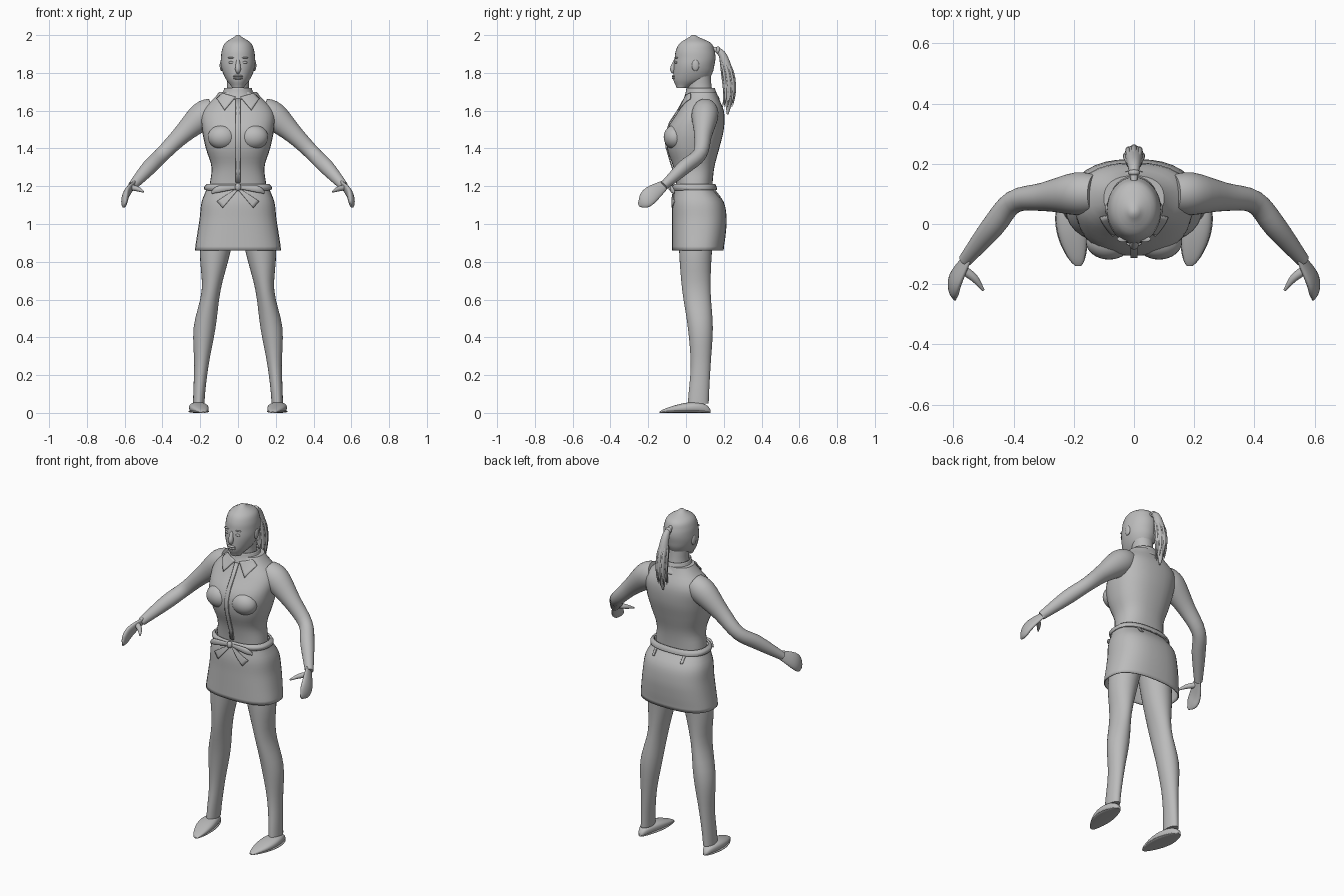
import bpy, bmesh, math
from mathutils import Vector

default_cube = bpy.data.objects.get("Cube")
if default_cube:
    bpy.data.objects.remove(default_cube, do_unlink=True)

grey = bpy.data.materials.new("plain_grey")
grey.use_nodes = True
shade = (.5, .5, .5, 1)
grey.diffuse_color = shade
grey.node_tree.nodes["Principled BSDF"].inputs["Base Color"].default_value = shade

SIDES = 32
STEPS = 4


def finish(name, bm, mirror=False, thickness=0, target=None):
    """Turn a bmesh into a smooth object, optionally projected, thickened and mirrored."""
    bmesh.ops.recalc_face_normals(bm, faces=bm.faces)
    mesh = bpy.data.meshes.new(name)
    bm.to_mesh(mesh)
    bm.free()
    mesh.materials.append(grey)
    mesh.shade_smooth()
    mesh.set_sharp_from_angle(angle=math.radians(45))
    ob = bpy.data.objects.new(name, mesh)
    bpy.context.collection.objects.link(ob)
    if target:
        wrap = ob.modifiers.new("wrap", 'SHRINKWRAP')
        wrap.target = target
        wrap.wrap_method = 'PROJECT'
        wrap.wrap_mode = 'ABOVE_SURFACE'
        wrap.use_project_y = True
        wrap.use_positive_direction = True
        wrap.use_negative_direction = True
        wrap.offset = .005
    if thickness:
        solid = ob.modifiers.new("thickness", 'SOLIDIFY')
        solid.thickness = thickness
        solid.offset = 0
    if mirror:
        ob.modifiers.new("mirror", 'MIRROR').use_mirror_merge = False
    return ob


def smooth_rows(rows):
    """Catmull-Rom interpolation through rows of numbers."""
    rows = list(rows)
    result = []
    for before, start, end, after in zip(rows[:1] + rows, rows, rows[1:], rows[2:] + rows[-1:]):
        for step in range(STEPS):
            t = step / STEPS
            result.append([
                q + t / 2 * (r - p + t * (2 * p - 5 * q + 4 * r - s + t * (3 * (q - r) + s - p)))
                for p, q, r, s in zip(before, start, end, after)])
    result.append(list(rows[-1]))
    return result


def loft(name, frames, power=2, caps=True, **options):
    """Skin superellipse rings given as (centre, u axis, v axis)."""
    def bend(value):
        return math.copysign(abs(value) ** (2 / power), value)

    bm = bmesh.new()
    angles = [math.tau * i / SIDES for i in range(SIDES)]
    rings = [[bm.verts.new(centre + u * bend(math.cos(a)) + v * bend(math.sin(a))) for a in angles]
             for centre, u, v in frames]
    for lower, upper in zip(rings, rings[1:]):
        for i in range(SIDES):
            bm.faces.new((lower[i - 1], lower[i], upper[i], upper[i - 1]))
    if caps:
        bm.faces.new(rings[0])
        bm.faces.new(rings[-1])
    return finish(name, bm, **options)


def stack(name, bottom, top, widths, fronts, backs, centres=None, **options):
    """Evenly spaced level rings with half widths, front edges and back edges."""
    centres = centres or [0] * len(widths)
    rows = smooth_rows(zip(widths, fronts, backs, centres))
    frames = []
    for i, (width, front, back, x) in enumerate(rows):
        z = bottom + (top - bottom) * i / (len(rows) - 1)
        frames.append((Vector((x, (front + back) / 2, z)),
                       Vector((width, 0, 0)), Vector((0, (back - front) / 2, 0))))
    return loft(name, frames, **options)


def tube(name, rows, hint, flat=1, **options):
    """Rings square to a path of (x, y, z, radius); flat scales the radius across the hint."""
    rows = smooth_rows(rows)
    points = [Vector(row[:3]) for row in rows]
    tangents = [(b - a).normalized() for a, b in
                zip(points[:1] + points, points[1:] + points[-1:])]
    frames = []
    for point, tangent, row in zip(points, tangents, rows):
        u = Vector(hint)
        u = (u - tangent * u.dot(tangent)).normalized() * row[-1]
        frames.append((point, u, tangent.cross(u) * flat))
    return loft(name, frames, **options)


def ball(name, centre, radii, mirror=False):
    bm = bmesh.new()
    bmesh.ops.create_uvsphere(bm, u_segments=SIDES, v_segments=SIDES // 2, radius=1)
    bmesh.ops.scale(bm, vec=radii, verts=bm.verts)
    bmesh.ops.translate(bm, vec=centre, verts=bm.verts)
    finish(name, bm, mirror)


def patch(name, corners, target, side=-1, mirror=True):
    """Thin cloth patch of (x, z) corners, projected on the front or back of a part."""
    bm = bmesh.new()
    bm.faces.new([bm.verts.new((x, side, z)) for x, z in corners])
    bmesh.ops.subdivide_edges(bm, edges=bm.edges, cuts=6, use_grid_fill=True)
    finish(name, bm, mirror, .006, target)


def foot(name, heights, flare):
    """Sweep from heel to toe, rounded at both ends and turned slightly inward."""
    frames = []
    for i in range(SIDES + 1):
        t = i / SIDES
        round_end = max(math.sin(math.pi * t), .02) ** .4
        height = (heights[0] + (heights[1] - heights[0]) * t) * round_end
        width = (.04 + .01 * math.sin(math.pi * t) + flare) * round_end
        frames.append((Vector((.215 - .03 * t * t, .13 - .27 * t, height / 2)),
                       Vector((width, 0, 0)), Vector((0, 0, height / 2))))
    loft(name, frames, power=2.5, mirror=True)


# Head, neck and face
stack("head", 1.72, 2,
      widths=(.03, .06, .08, .09, .09, .085, .067, .01),
      fronts=(-.05, -.066, -.067, -.065, -.06, -.053, -.03, .03),
      backs=(.01, .11, .14, .15, .156, .15, .13, .05))
stack("neck", 1.6, 1.8, widths=(.1, .06, .06), fronts=(0, .01, .01), backs=(.17, .14, .13))
tube("nose", [(0, -.055, 1.87, .008), (0, -.07, 1.82, .015), (0, -.06, 1.8, .008)], (0, 1, 0))
for lip, z in (("upper_lip", 1.783), ("lower_lip", 1.772)):
    ball(lip, (0, -.063, z), (.026, .012, .007))
ball("eyes", (.034, -.052, 1.855), (.016, .008, .007), True)
ball("eyebrows", (.036, -.05, 1.88), (.02, .01, .004), True)
ball("ears", (.087, .05, 1.84), (.01, .02, .03), True)

# Ponytail with loose strands
tube("ponytail", [(0, .14, 1.93, .01), (0, .19, 1.9, .02), (0, .22, 1.8, .03),
                  (0, .23, 1.7, .03), (0, .22, 1.58, .004)], (0, 1, 0))
ball("hair_tie", (0, .17, 1.92), (.02, .012, .02))
for i in range(8):
    dx = .026 * math.cos(math.tau * i / 8)
    dy = .026 * math.sin(math.tau * i / 8)
    tube("hair_strand", [(dx / 2, .19 + dy / 2, 1.9, .003), (dx, .22 + dy, 1.8, .009),
                         (dx, .23 + dy, 1.7, .008), (dx, .22 + dy, 1.62, .001)], (0, 1, 0))

# Sleeveless shirt with bust, collar and placket
shirt = stack("shirt", 1.2, 1.7, power=2.4,
              widths=(.15, .14, .17, .19, .188, .1),
              fronts=(-.05, -.067, -.1, -.1, -.04, .01),
              backs=(.14, .15, .176, .2, .2, .16))
ball("bust", (.083, -.058, 1.46), (.077, .06, .065), True)
stack("collar_band", 1.66, 1.72, caps=False, thickness=.006,
      widths=(.1, .08, .07), fronts=(-.01, 0, .005), backs=(.175, .16, .15))
patch("collar_flaps", [(.012, 1.67), (.08, 1.69), (.11, 1.66), (.07, 1.6)], shirt)
patch("button_placket", [(-.012, 1.22), (.012, 1.22), (.012, 1.66), (-.012, 1.66)], shirt, mirror=False)

# Arms, mitten hands and thumbs
tube("arms", [(.13, .1, 1.6, .068), (.19, .1, 1.57, .075), (.3, .09, 1.47, .05),
              (.4, .073, 1.37, .04), (.47, -.01, 1.3, .04), (.56, -.12, 1.2, .024)],
     (.5, .3, 1), flat=.94, mirror=True)
tube("hands", [(.55, -.11, 1.21, .025), (.59, -.18, 1.16, .045),
               (.6, -.22, 1.12, .04), (.595, -.25, 1.1, .01)],
     (-.2, -.55, .8), flat=.4, mirror=True)
tube("thumbs", [(.57, -.15, 1.195, .016), (.53, -.18, 1.185, .013), (.5, -.22, 1.17, .004)],
     (0, 0, 1), mirror=True)

# Skirt, waist tie and bow
skirt = stack("skirt", .86, 1.2, power=2.5, caps=False, thickness=.006,
              widths=(.225, .213, .2, .19, .16),
              fronts=(-.07, -.07, -.07, -.07, -.055),
              backs=(.196, .207, .212, .197, .14))
stack("waist_tie", 1.18, 1.21, power=2.5, caps=False, thickness=.01,
      widths=(.172, .174, .16), fronts=(-.064, -.068, -.06), backs=(.16, .157, .15))
ball("bow_knot", (0, -.08, 1.195), (.016, .014, .02))
tube("bow_loops", [(0, -.076, 1.195, .008), (.1, -.076, 1.185, .018), (.14, -.06, 1.165, .006)],
     (0, 0, 1), flat=.5, mirror=True)
patch("bow_tails", [(0, 1.18), (.02, 1.18), (.11, 1.12), (.08, 1.085)], skirt)
patch("back_loops", [(.085, 1.18), (.1, 1.18), (.1, 1.14), (.085, 1.14)], skirt, side=1)

# Legs and shoes
stack("legs", .05, 1.05, mirror=True,
      widths=(.03, .038, .058, .05, .08, .088),
      fronts=(.01, .025, .01, -.02, -.036, -.04),
      backs=(.12, .13, .142, .13, .137, .16),
      centres=(.208, .194, .177, .142, .121, .09))
foot("shoes", heights=(.075, .03), flare=0)
foot("soles", heights=(.016, .016), flare=.003)
